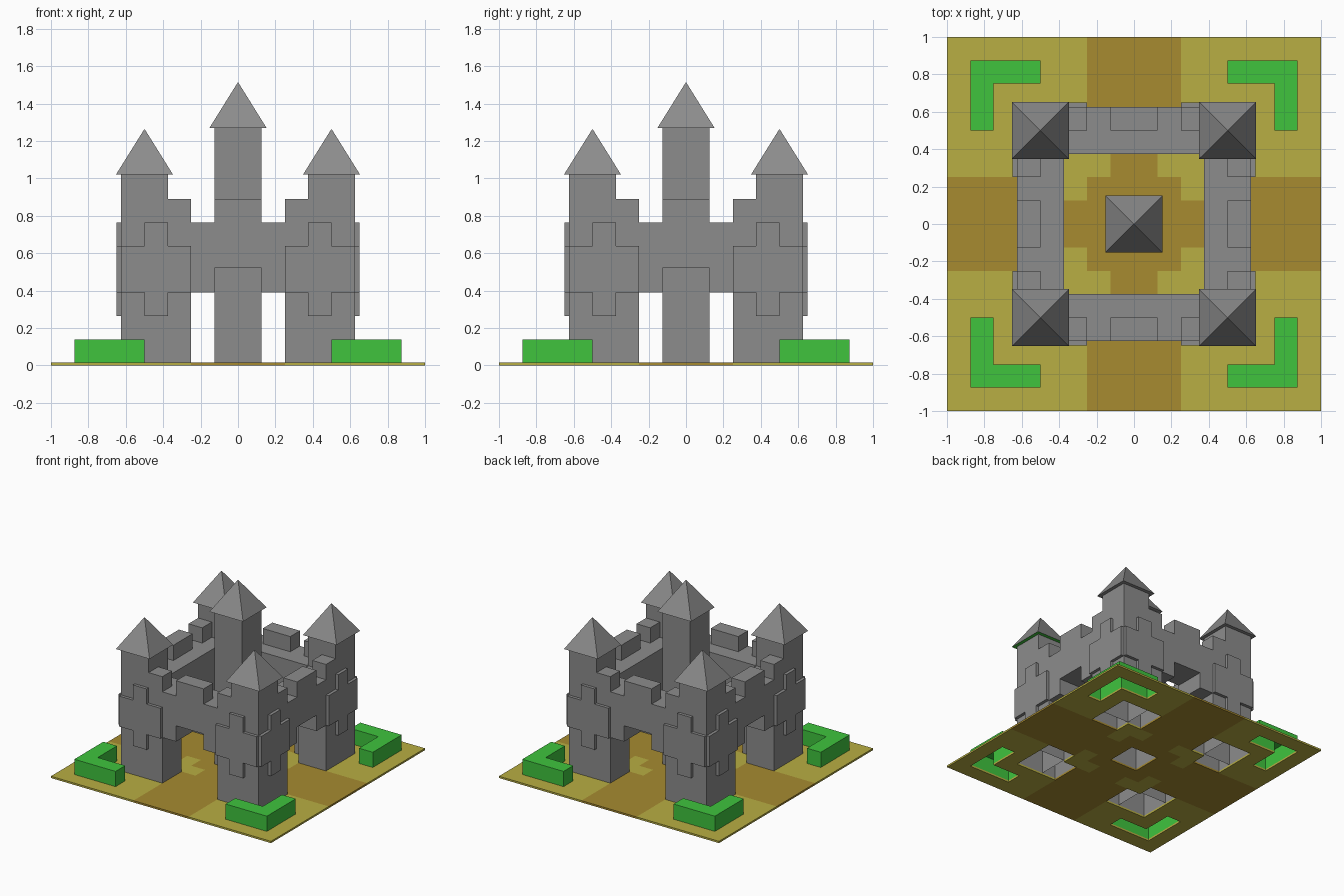
import bpy, bmesh, math
from mathutils import Matrix

if "Cube" in bpy.data.objects:
    bpy.data.objects.remove(bpy.data.objects["Cube"], do_unlink=True)


def material(name, rgb):
    m = bpy.data.materials.new(name)
    m.use_nodes = True
    m.diffuse_color = (*rgb, 1)
    m.node_tree.nodes["Principled BSDF"].inputs["Base Color"].default_value = (*rgb, 1)
    return m


STONE = material("grey stone", (0.262, 0.262, 0.262))
HEDGE = material("hedge green", (0.05, 0.55, 0.048))
GRASS = material("dry grass", (0.48, 0.425, 0.056))
PATH = material("brown path", (0.385, 0.257, 0.03))

GROUND = 0.015           # top of the ground slab
WALL_TOP = 0.765
IN, MID, OUT = 0.375, 0.5, 0.625   # inner, middle and outer lines of the walls
STEP = 0.125


def finish(name, bm, mats, matrix=Matrix.Identity(4)):
    bmesh.ops.transform(bm, matrix=matrix, verts=bm.verts)
    bmesh.ops.recalc_face_normals(bm, faces=bm.faces)
    me = bpy.data.meshes.new(name)
    bm.to_mesh(me)
    bm.free()
    for m in mats:
        me.materials.append(m)
    ob = bpy.data.objects.new(name, me)
    bpy.context.collection.objects.link(ob)
    return ob


def prism(name, outline, low, high, mat, matrix=Matrix.Identity(4)):
    """Extrude an outline from low to high; parts on the ground stay open below."""
    bm = bmesh.new()
    face = bm.faces.new([bm.verts.new((x, y, low)) for x, y in outline])
    top = bmesh.ops.extrude_face_region(bm, geom=[face])["geom"]
    bmesh.ops.translate(bm, vec=(0, 0, high - low),
                        verts=[v for v in top if isinstance(v, bmesh.types.BMVert)])
    bmesh.ops.transform(bm, matrix=matrix, verts=bm.verts)
    bmesh.ops.recalc_face_normals(bm, faces=bm.faces)
    under = [f for f in bm.faces if all(v.co.z < GROUND + 0.001 for v in f.verts)]
    bmesh.ops.delete(bm, geom=under, context='FACES')
    return finish(name, bm, [mat])


def rect(x0, x1, y0, y1):
    return [(x0, y0), (x1, y0), (x1, y1), (x0, y1)]


def roof(name, x, y, z, green_under=False):
    bm = bmesh.new()
    bmesh.ops.create_cone(bm, cap_ends=True, segments=4, radius1=0.153 * math.sqrt(2),
                          radius2=0, depth=0.245)
    bmesh.ops.rotate(bm, matrix=Matrix.Rotation(math.pi / 4, 3, 'Z'), verts=bm.verts)
    bmesh.ops.remove_doubles(bm, verts=bm.verts, dist=0.0001)
    for f in bm.faces:
        f.material_index = int(green_under and len(f.verts) == 4)
    finish(name, bm, [STONE, HEDGE], Matrix.Translation((x, y, z + 0.1225)))


# Ground slab in square cells, with gaps beneath the buildings and hedges
def covered(x, y):
    a, b = sorted((abs(x), abs(y)))
    tower = IN < b < OUT and a > 0.25
    hedge = b > 0.75 and b < 0.875 and a > MID
    return b < STEP or tower or hedge


def on_path(x, y):
    a, b = sorted((abs(x), abs(y)))
    return a < (STEP if 0.25 < b < IN else 0.25)


bm = bmesh.new()
bmesh.ops.create_grid(bm, x_segments=16, y_segments=16, size=1)
bmesh.ops.delete(bm, context='FACES', geom=[
    f for f in bm.faces if covered(*f.calc_center_median().xy)])
for f in bm.faces:
    f.material_index = int(on_path(*f.calc_center_median().xy))
top = bmesh.ops.extrude_face_region(bm, geom=bm.faces[:], use_keep_orig=True)["geom"]
bmesh.ops.translate(bm, vec=(0, 0, GROUND),
                    verts=[v for v in top if isinstance(v, bmesh.types.BMVert)])
for f in bm.faces:
    c = f.calc_center_median() * 0.99
    f.material_index = int(on_path(c.x, c.y))
finish("ground", bm, [GRASS, PATH])

# Central keep
prism("keep", rect(-STEP, STEP, -STEP, STEP), GROUND, 1.27, STONE)
roof("keep_roof", 0, 0, 1.27)

# Corner towers, roofs and hedges
hedge_outline = [(0.5, 0.75), (0.75, 0.75), (0.75, 0.5), (0.875, 0.5), (0.875, 0.875), (0.5, 0.875)]
for side, sx in (("left", 1), ("right", -1)):
    for end, sy in (("front", -1), ("back", 1)):
        tag = f"{end}_{side}"
        flip = Matrix.Diagonal((sx, sy, 1, 1))
        prism(f"tower_{tag}", rect(IN, OUT, IN, OUT), GROUND, 1.02, STONE, flip)
        roof(f"tower_roof_{tag}", sx * MID, sy * MID, 1.02, tag == "front_left")
        prism(f"hedge_{tag}", hedge_outline, GROUND, 0.14, HEDGE, flip)

# Walls with stepped gateways, battlements and cross-shaped tower panels
half = [(STEP, 0.52), (STEP, 0.39), (0.25, 0.39), (0.25, GROUND), (IN, GROUND), (IN, WALL_TOP)]
gate_outline = half + [(-x, z) for x, z in reversed(half)]
upright = Matrix.Rotation(math.pi / 2, 4, 'X')
for i, tag in enumerate(("front", "left", "back", "right")):
    turn = Matrix.Rotation(i * math.pi / 2, 4, 'Z') @ upright
    prism(f"wall_{tag}", gate_outline, IN, OUT, STONE, turn)
    for part, x0, x1 in (("middle", -STEP, STEP), ("end_a", 0.25, IN), ("end_b", -IN, -0.25)):
        prism(f"battlement_{tag}_{part}", rect(x0, x1, WALL_TOP, 0.89), MID, OUT, STONE, turn)
    for s, end in ((1, "a"), (-1, "b")):
        for part, x, z0, z1 in (("inner_arm", 0.25, 0.39, 0.64), ("upright", IN, 0.265, WALL_TOP),
                                ("outer_arm", MID, 0.39, 0.64)):
            prism(f"panel_{tag}_{end}_{part}", rect(s * x, s * (x + STEP), z0, z1),
                  OUT, 0.65, STONE, turn)
